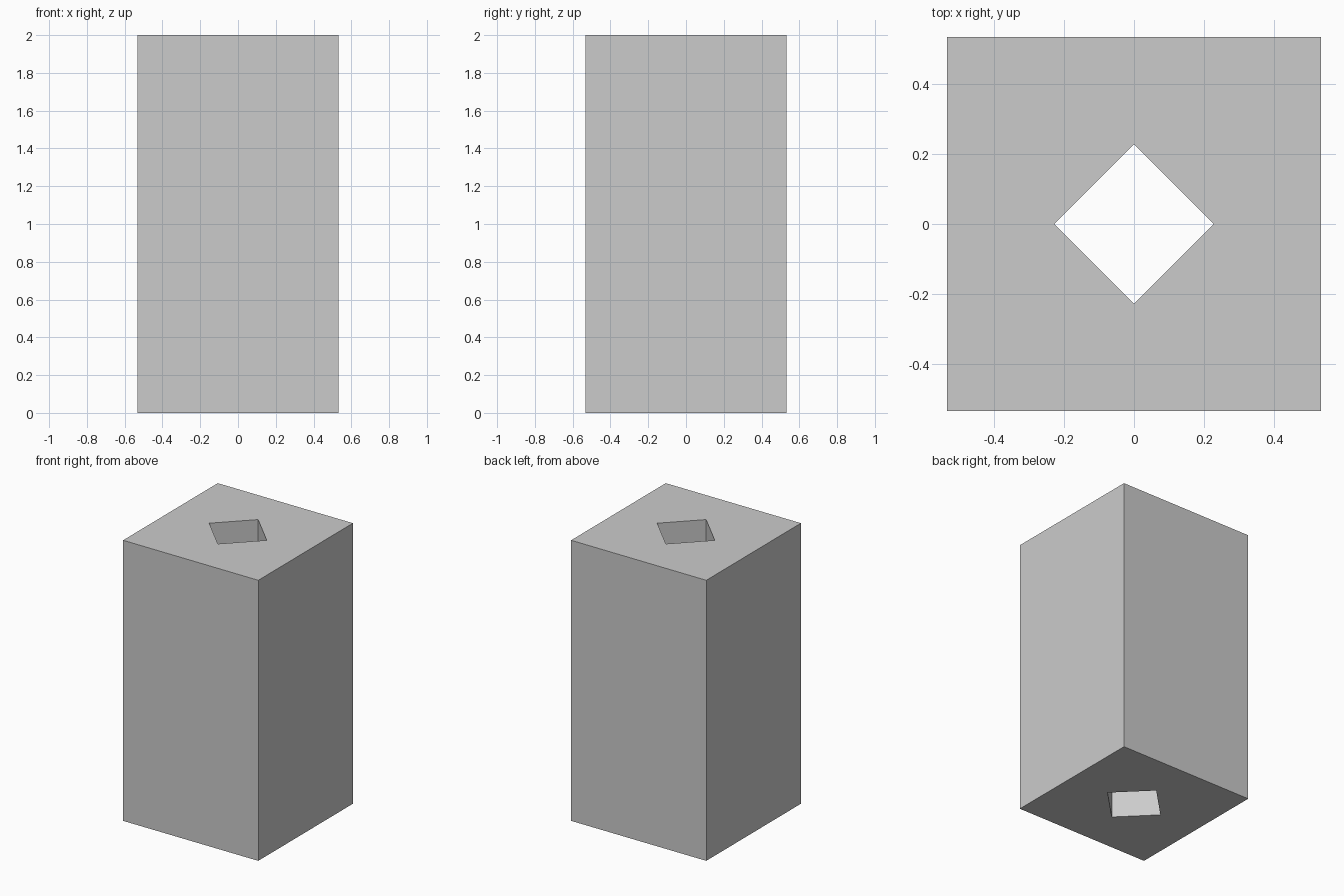
import bpy
import bmesh
import math

if "Cube" in bpy.data.objects:
    bpy.data.objects.remove(bpy.data.objects["Cube"])

HALF = 0.533      # half width of the square block
HOLE = 0.227      # centre to corner of the diamond shaft
HEIGHT = 2.0


def ring(bm, radius, start, z):
    """Four corners of a square, by corner radius and start angle."""
    return [bm.verts.new((radius * math.cos(start + i * math.pi / 2),
                          radius * math.sin(start + i * math.pi / 2), z))
            for i in range(4)]


bm = bmesh.new()
corner = HALF * math.sqrt(2)
outer = [ring(bm, corner, math.pi / 4, z) for z in (0, HEIGHT)]
inner = [ring(bm, HOLE, 0, z) for z in (0, HEIGHT)]

for i in range(4):
    j = (i + 1) % 4
    # outer wall and shaft wall
    bm.faces.new((outer[0][i], outer[0][j], outer[1][j], outer[1][i]))
    bm.faces.new((inner[0][j], inner[0][i], inner[1][i], inner[1][j]))
    # flat bottom and top around the shaft
    for o, n in zip(outer, inner):
        bm.faces.new((o[i], o[j], n[j]))
        bm.faces.new((o[i], n[j], n[i]))

bmesh.ops.recalc_face_normals(bm, faces=bm.faces)
bmesh.ops.dissolve_limit(bm, angle_limit=0.01, verts=bm.verts, edges=bm.edges)

# square block with a diamond shaft running through it
mesh = bpy.data.meshes.new("block_with_shaft")
bm.to_mesh(mesh)
bm.free()
block = bpy.data.objects.new("block_with_shaft", mesh)
bpy.context.collection.objects.link(block)
